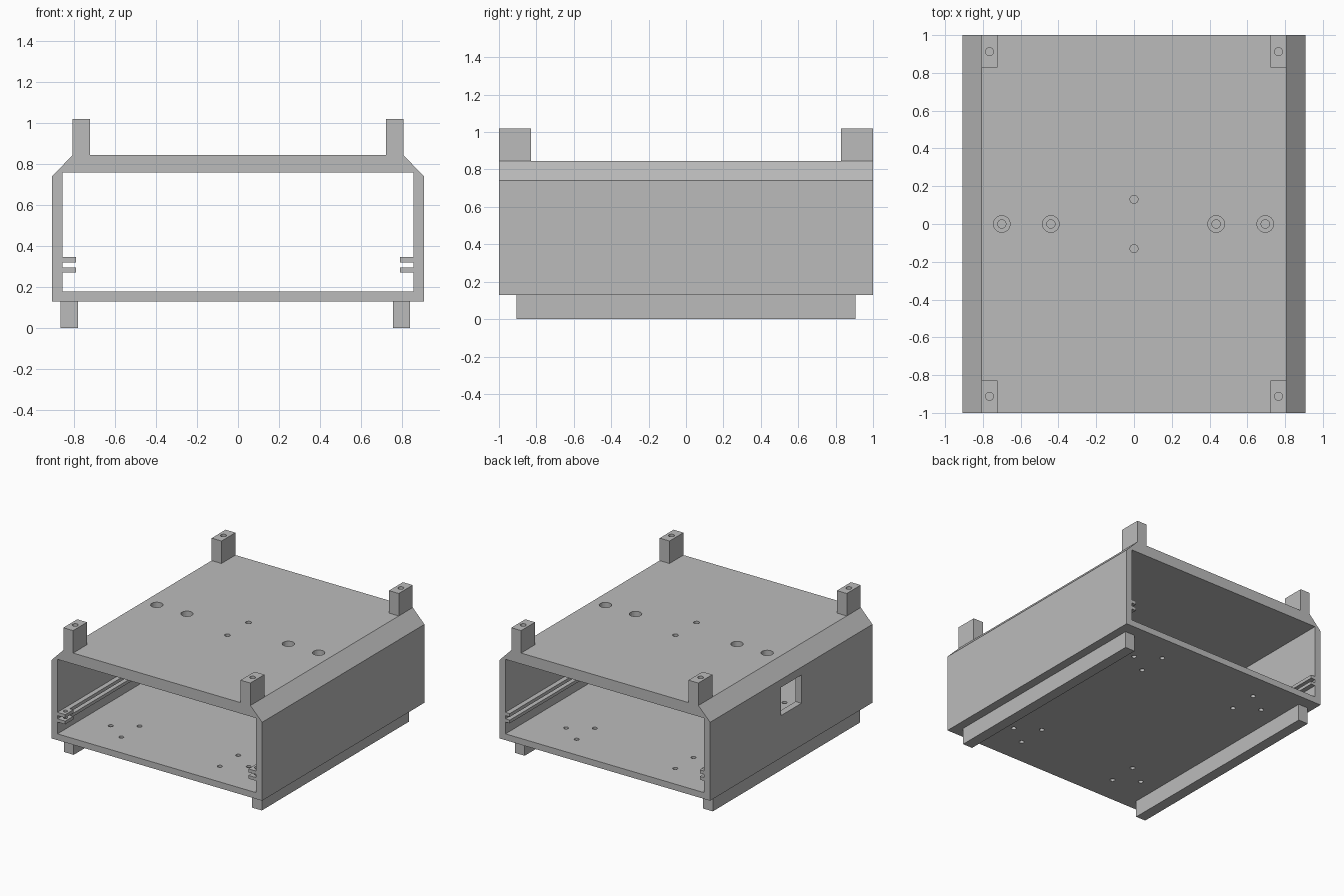
import bpy, bmesh, math

cube = bpy.data.objects.get("Cube")
if cube:
    bpy.data.objects.remove(cube, do_unlink=True)

grey = bpy.data.materials.new("plain grey")
grey.use_nodes = True
grey.diffuse_color = (0.5, 0.5, 0.5, 1)
grey.node_tree.nodes["Principled BSDF"].inputs["Base Color"].default_value = (0.5, 0.5, 0.5, 1)


def finish(name, bm):
    bmesh.ops.recalc_face_normals(bm, faces=bm.faces)
    mesh = bpy.data.meshes.new(name)
    bm.to_mesh(mesh)
    bm.free()
    mesh.materials.append(grey)
    obj = bpy.data.objects.new(name, mesh)
    bpy.context.collection.objects.link(obj)
    return obj


def loft(bm, rings):
    """Closed solid through rings of equal point count."""
    loops = [[bm.verts.new(p) for p in ring] for ring in rings]
    n = len(loops[0])
    for a, b in zip(loops, loops[1:]):
        for i in range(n):
            j = (i + 1) % n
            bm.faces.new((a[i], a[j], b[j], b[i]))
    bm.faces.new(loops[0])
    bm.faces.new(loops[-1])


def add_box(bm, x, y, z):
    loft(bm, [[(x[0], y[0], h), (x[1], y[0], h), (x[1], y[1], h), (x[0], y[1], h)] for h in z])


def add_pin(bm, x, y, steps, sides=32):
    """Stepped round pin from (radius, height) pairs."""
    angles = [2 * math.pi * i / sides for i in range(sides)]
    loft(bm, [[(x + r * math.cos(a), y + r * math.sin(a), z) for a in angles] for r, z in steps])


def box(name, x, y, z):
    bm = bmesh.new()
    add_box(bm, x, y, z)
    return finish(name, bm)


def cut(obj, bm):
    cutter = finish("cutter", bm)
    cutter.hide_render = True
    mod = obj.modifiers.new("cut", "BOOLEAN")
    mod.operation = "DIFFERENCE"
    mod.solver = "EXACT"
    mod.object = cutter
    bpy.context.view_layer.objects.active = obj
    bpy.ops.object.modifier_apply(modifier=mod.name)
    bpy.data.objects.remove(cutter, do_unlink=True)


HALF, INNER, EDGE = 0.908, 0.857, 0.807
BOTTOM, FLOOR, CEILING, TOP = 0.13, 0.179, 0.76, 0.845

# Case shell: chamfered profile, open at both ends
half = [(HALF, BOTTOM), (HALF, 0.741), (EDGE, TOP)]
profile = half + [(-x, z) for x, z in reversed(half)]
bm = bmesh.new()
loft(bm, [[(x, y, z) for x, z in profile] for y in (-1, 1)])
shell = finish("case_shell", bm)

bm = bmesh.new()
add_box(bm, (-INNER, INNER), (-1.1, 1.1), (FLOOR, CEILING))
cut(shell, bm)

# Side window, lid holes and floor holes
bm = bmesh.new()
add_box(bm, (-1, -0.8), (-0.125, 0.125), (0.46, 0.68))
for x in (-0.70, -0.44, 0.435, 0.695):
    add_pin(bm, x, 0, [(0.022, 0.7), (0.022, 0.8), (0.044, 0.8), (0.044, 0.9)])
for s in (-1, 1):
    add_pin(bm, 0, s * 0.13, [(0.021, 0.7), (0.021, 0.9)])
    for x, y in ((-0.627, 0.672), (-0.457, 0.56), (-0.457, 0.785),
                 (0.563, 0.672), (0.394, 0.56), (0.394, 0.785)):
        add_pin(bm, x, s * y, [(0.018, 0.1), (0.018, 0.22)])
cut(shell, bm)

# Corner posts with screw holes
for sx, side in ((-1, "right"), (1, "left")):
    for sy, end in ((-1, "front"), (1, "back")):
        post = box(f"{end}_{side}_post", sorted((sx * 0.722, sx * EDGE)),
                   sorted((sy * 0.828, sy)), (TOP, 1.02))
        bm = bmesh.new()
        add_pin(bm, sx * 0.765, sy * 0.913, [(0.021, 0.88), (0.021, 1.1)])
        cut(post, bm)

# Foot runners
box("right_foot", (-0.866, -0.782), (-0.907, 0.907), (0, BOTTOM))
box("left_foot", (0.756, 0.84), (-0.907, 0.907), (0, BOTTOM))

# Paired slide rails, each with a drilled tab at the front
for s, side in ((-1, "right"), (1, "left")):
    for level, z in (("lower", (0.271, 0.296)), ("upper", (0.321, 0.347))):
        box(f"{side}_{level}_rail", sorted((s * INNER, s * 0.82)), (-0.9, 1), z)
        tab = box(f"{side}_{level}_tab", sorted((s * INNER, s * 0.79)), (-1, -0.9), z)
        bm = bmesh.new()
        add_pin(bm, s * 0.823, -0.95, [(0.015, z[0] - 0.01), (0.015, z[1] + 0.01)])
        cut(tab, bm)
